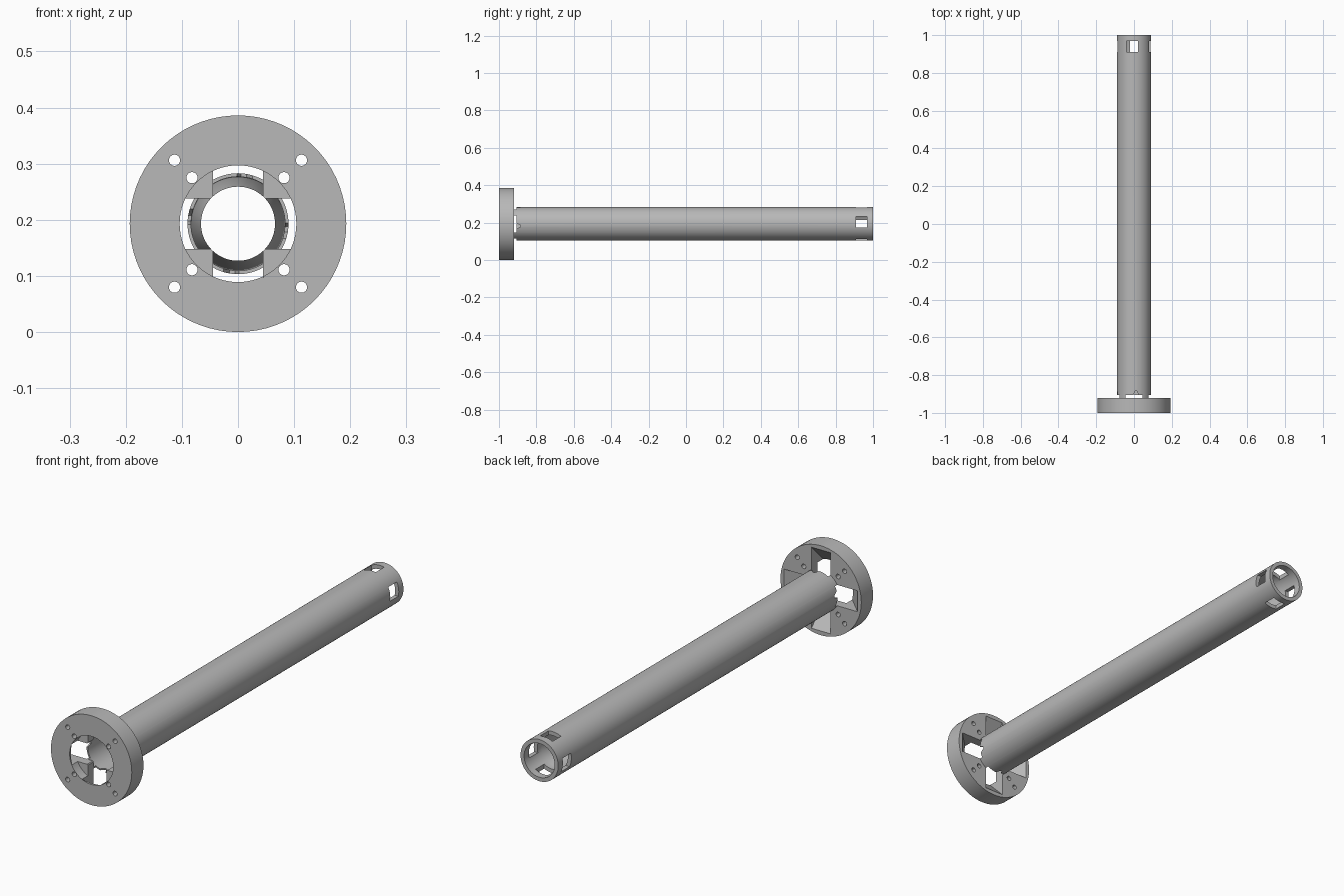
import bpy, bmesh, math
from mathutils import Matrix, Vector

cube = bpy.data.objects.get("Cube")
if cube:
    bpy.data.objects.remove(cube, do_unlink=True)

CENTRE = Vector((0, 0, 0.193))

grey = bpy.data.materials.new("plain grey")
grey.use_nodes = True
grey.diffuse_color = (0.48, 0.48, 0.48, 1)
grey.node_tree.nodes["Principled BSDF"].inputs["Base Color"].default_value = grey.diffuse_color


def finish(name, bm):
    bmesh.ops.recalc_face_normals(bm, faces=bm.faces)
    mesh = bpy.data.meshes.new(name)
    bm.to_mesh(mesh)
    bm.free()
    obj = bpy.data.objects.new(name, mesh)
    bpy.context.collection.objects.link(obj)
    obj.location = CENTRE
    mesh.materials.append(grey)
    return obj


def lathe(name, profile, steps=72):
    """Revolve a closed (radius, y) profile around the y axis."""
    bm = bmesh.new()
    rings = []
    for i in range(steps):
        a = math.tau * i / steps
        rings.append([bm.verts.new((r * math.sin(a), y, r * math.cos(a))) for r, y in profile])
    n = len(profile)
    for i in range(steps):
        a, b = rings[i], rings[(i + 1) % steps]
        for j in range(n):
            k = (j + 1) % n
            bm.faces.new((a[j], a[k], b[k], b[j]))
    return finish(name, bm)


def prism(points, depth, turn):
    """Extrude a polygon by a vector and turn it around the y axis."""
    bm = bmesh.new()
    face = bm.faces.new([bm.verts.new(p) for p in points])
    ext = bmesh.ops.extrude_face_region(bm, geom=[face])
    top = [v for v in ext["geom"] if isinstance(v, bmesh.types.BMVert)]
    bmesh.ops.translate(bm, verts=top, vec=depth)
    bmesh.ops.rotate(bm, verts=bm.verts, matrix=Matrix.Rotation(turn, 3, 'Y'))
    return finish("cutter", bm)


def cut(cutter, *targets):
    for obj in targets:
        mod = obj.modifiers.new("cut", 'BOOLEAN')
        mod.operation = 'DIFFERENCE'
        mod.solver = 'EXACT'
        mod.object = cutter
        bpy.context.view_layer.update()
        bpy.context.view_layer.objects.active = obj
        bpy.ops.object.modifier_apply(modifier=mod.name)
    bpy.data.objects.remove(cutter, do_unlink=True)


# Mounting flange with a front recess, and the long tube with a tapered bore
flange = lathe("mounting_flange", [(0.104, -1), (0.193, -1), (0.193, -0.92),
                                   (0.066, -0.92), (0.066, -0.96), (0.104, -0.96)])
tube = lathe("long_tube", [(0.09, -0.92), (0.09, 1), (0.073, 1), (0.073, 0.88),
                           (0.066, 0.86), (0.084, -0.92)])

# Sloped slot, tube notch and end window, repeated on four sides
slot = [(-1.01, 0.03), (-1.01, 0.084), (-0.92, 0.175), (-0.905, 0.175), (-0.905, 0.03)]
notch = [(-0.01, -0.93), (0.005, -0.885), (0.015, -0.885), (0.04, -0.93)]
window = [(-0.04, 0.91), (0.02, 0.91), (0.02, 0.968), (-0.04, 0.968)]
for i in range(4):
    turn = i * math.pi / 2
    cut(prism([(-0.045, y, z) for y, z in slot], (0.09, 0, 0), turn), flange, tube)
    for outline in (notch, window):
        cut(prism([(x, y, 0.05) for x, y in outline], (0, 0, 0.06), turn), tube)

# Bolt holes on the diagonals
for radius in (0.116, 0.16):
    for i in range(4):
        circle = [(0.01 * math.cos(t), -1.05, radius + 0.01 * math.sin(t))
                  for t in (math.tau * k / 20 for k in range(20))]
        cut(prism(circle, (0, 0.2, 0), math.pi / 4 + i * math.pi / 2), flange)

# Smooth round walls, crisp edges
bpy.ops.object.select_all(action='DESELECT')
for obj in (flange, tube):
    obj.select_set(True)
bpy.context.view_layer.objects.active = tube
bpy.ops.object.shade_smooth_by_angle(angle=math.radians(30))
